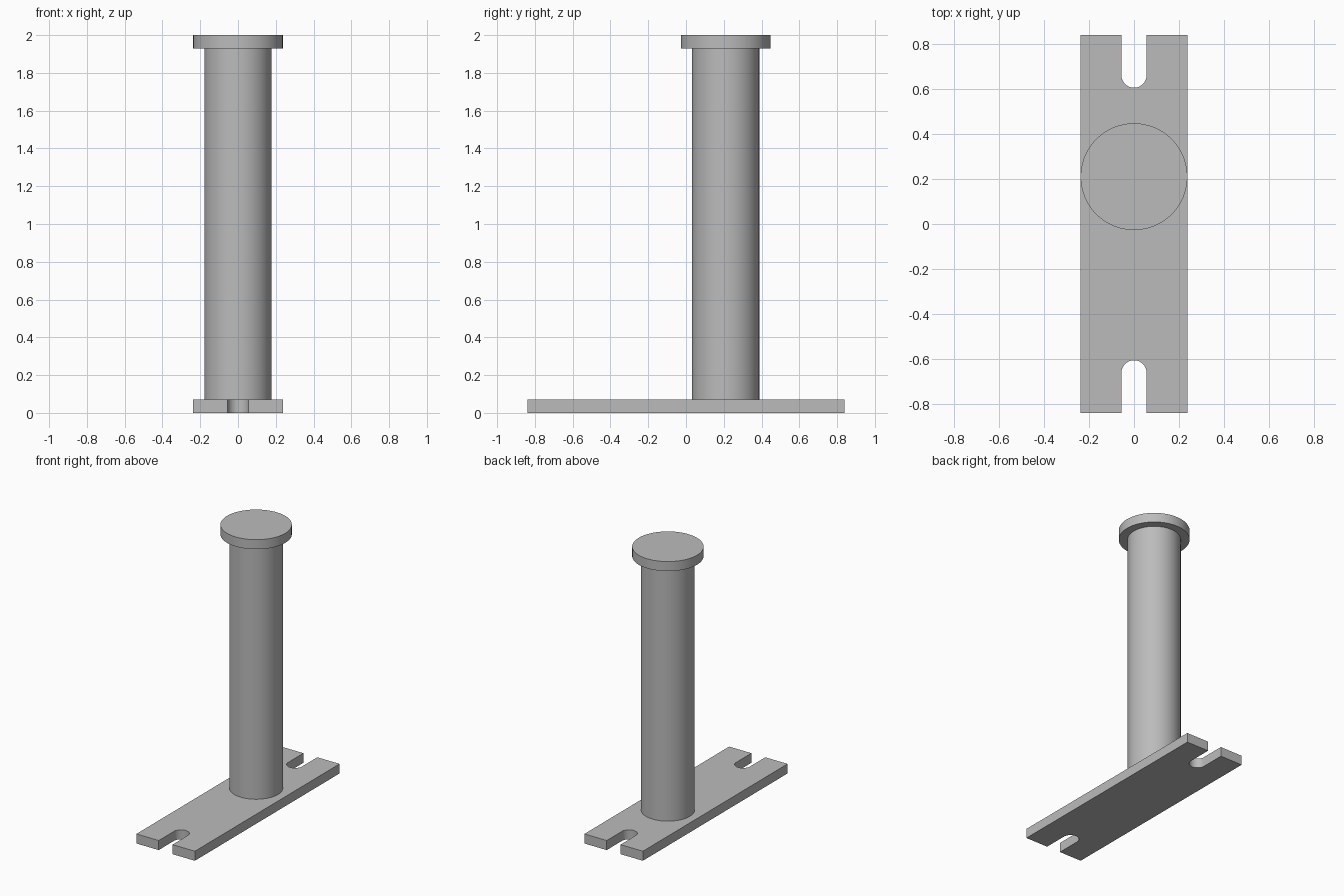
import bpy
import bmesh
import math

cube = bpy.data.objects.get("Cube")
if cube:
    bpy.data.objects.remove(cube, do_unlink=True)

GREY = (0.5, 0.5, 0.5, 1.0)
metal = bpy.data.materials.new("plain grey")
metal.use_nodes = True
metal.diffuse_color = GREY
metal.node_tree.nodes["Principled BSDF"].inputs["Base Color"].default_value = GREY

HALF_WIDTH, HALF_LENGTH, THICK = 0.237, 0.838, 0.07
SLOT_RADIUS, SLOT_END = 0.056, 0.605
POST_Y = 0.21


def smooth_by_angle(obj):
    bpy.ops.object.select_all(action="DESELECT")
    obj.select_set(True)
    bpy.context.view_layer.objects.active = obj
    bpy.ops.object.shade_smooth_by_angle(angle=math.radians(30))


def cylinder(name, radius, bottom, top):
    bpy.ops.mesh.primitive_cylinder_add(
        vertices=96, radius=radius, depth=top - bottom,
        location=(0, POST_Y, (bottom + top) / 2))
    obj = bpy.context.object
    obj.name = name
    obj.data.materials.append(metal)
    smooth_by_angle(obj)


# Base plate: outline with a round-ended slot at each end, extruded up
def end_outline(side):
    centre = SLOT_END - SLOT_RADIUS
    centre = SLOT_END + SLOT_RADIUS
    pts = [(HALF_WIDTH, HALF_LENGTH), (SLOT_RADIUS, HALF_LENGTH)]
    for i in range(25):
        a = -math.pi * i / 24
        pts.append((SLOT_RADIUS * math.cos(a), centre + SLOT_RADIUS * math.sin(a)))
    pts += [(-SLOT_RADIUS, HALF_LENGTH), (-HALF_WIDTH, HALF_LENGTH)]
    return [(x * side, y * side) for x, y in pts]


bm = bmesh.new()
outline = end_outline(1) + end_outline(-1)
face = bm.faces.new([bm.verts.new((x, y, 0)) for x, y in outline])
grown = bmesh.ops.extrude_face_region(bm, geom=[face])
bmesh.ops.translate(bm, vec=(0, 0, THICK),
                    verts=[g for g in grown["geom"] if isinstance(g, bmesh.types.BMVert)])
bmesh.ops.recalc_face_normals(bm, faces=bm.faces)
mesh = bpy.data.meshes.new("base_plate")
bm.to_mesh(mesh)
bm.free()
mesh.materials.append(metal)
plate = bpy.data.objects.new("base_plate", mesh)
bpy.context.collection.objects.link(plate)
smooth_by_angle(plate)

# Upright post and its round cap
cylinder("post", 0.178, THICK, 1.93)
cylinder("cap", 0.237, 1.93, 2.0)
